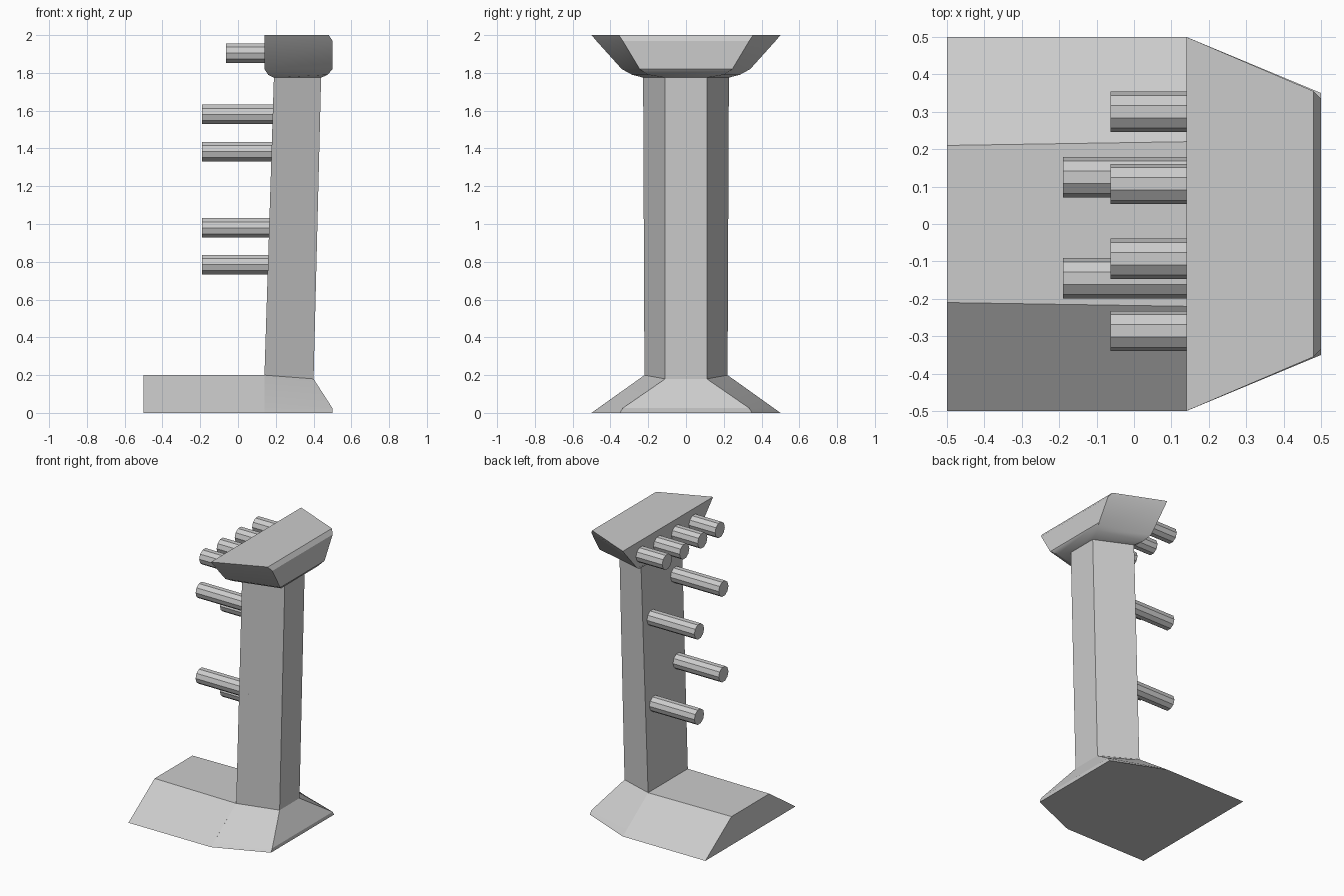
import bpy, bmesh, math

if "Cube" in bpy.data.objects:
    bpy.data.objects.remove(bpy.data.objects["Cube"])


def loft(name, rings):
    """Skin a list of equal-length point rings and cap both ends."""
    bm = bmesh.new()
    loops = [[bm.verts.new(p) for p in r] for r in rings]
    n = len(loops[0])
    for a, b in zip(loops, loops[1:]):
        for i in range(n):
            j = (i + 1) % n
            bm.faces.new((a[i], a[j], b[j], b[i]))
    bm.faces.new(loops[0][::-1])
    bm.faces.new(loops[-1])
    bmesh.ops.recalc_face_normals(bm, faces=bm.faces)
    me = bpy.data.meshes.new(name)
    bm.to_mesh(me)
    bm.free()
    ob = bpy.data.objects.new(name, me)
    bpy.context.collection.objects.link(ob)
    return ob


def section(xb, yb, zb, xf, yf, zf):
    """Trapezoid ring: wide edge at xb, narrow edge at xf."""
    return [(xb, -yb, zb), (xf, -yf, zf), (xf, yf, zf), (xb, yb, zb)]


def peg(name, x0, x1, y, z, r=0.054, sides=10):
    ring = [(y + r * math.cos(2 * math.pi * i / sides),
             z + r * math.sin(2 * math.pi * i / sides)) for i in range(sides)]
    return loft(name, [[(x, py, pz) for py, pz in ring] for x in (x0, x1)])


# Leaning post with flared foot and flared head
post = loft("post", [section(*s) for s in (
    (0.14, 0.50, 0.00, 0.50, 0.35, 0.00),
    (0.14, 0.46, 0.028, 0.50, 0.335, 0.025),
    (0.14, 0.22, 0.20, 0.40, 0.11, 0.18),
    (0.19, 0.227, 1.775, 0.44, 0.11, 1.775),
    (0.16, 0.285, 1.79, 0.475, 0.20, 1.79),
    (0.14, 0.34, 1.82, 0.50, 0.245, 1.82),
    (0.14, 0.475, 1.97, 0.50, 0.335, 1.97),
    (0.14, 0.50, 2.00, 0.48, 0.355, 2.00),
)])
bpy.context.view_layer.objects.active = post
post.select_set(True)
bpy.ops.object.shade_smooth_by_angle(angle=math.radians(30))

# Long floor plate with sloped sides
loft("base", [[(x, -0.5, 0), (x, 0.5, 0), (x, y, 0.2), (x, -y, 0.2)]
              for x, y in ((-0.5, 0.21), (0.14, 0.22))])

# Row of short pegs on the head
for i, y in enumerate((0.30, 0.107, -0.093, -0.286)):
    peg(f"head_peg_{i + 1}", -0.063, 0.20, y, 1.904)

# Staggered long pegs on the post
for i, (y, z) in enumerate(((-0.145, 1.58), (0.125, 1.383),
                            (-0.145, 0.98), (0.125, 0.785))):
    peg(f"post_peg_{i + 1}", -0.19, 0.22, y, z)
